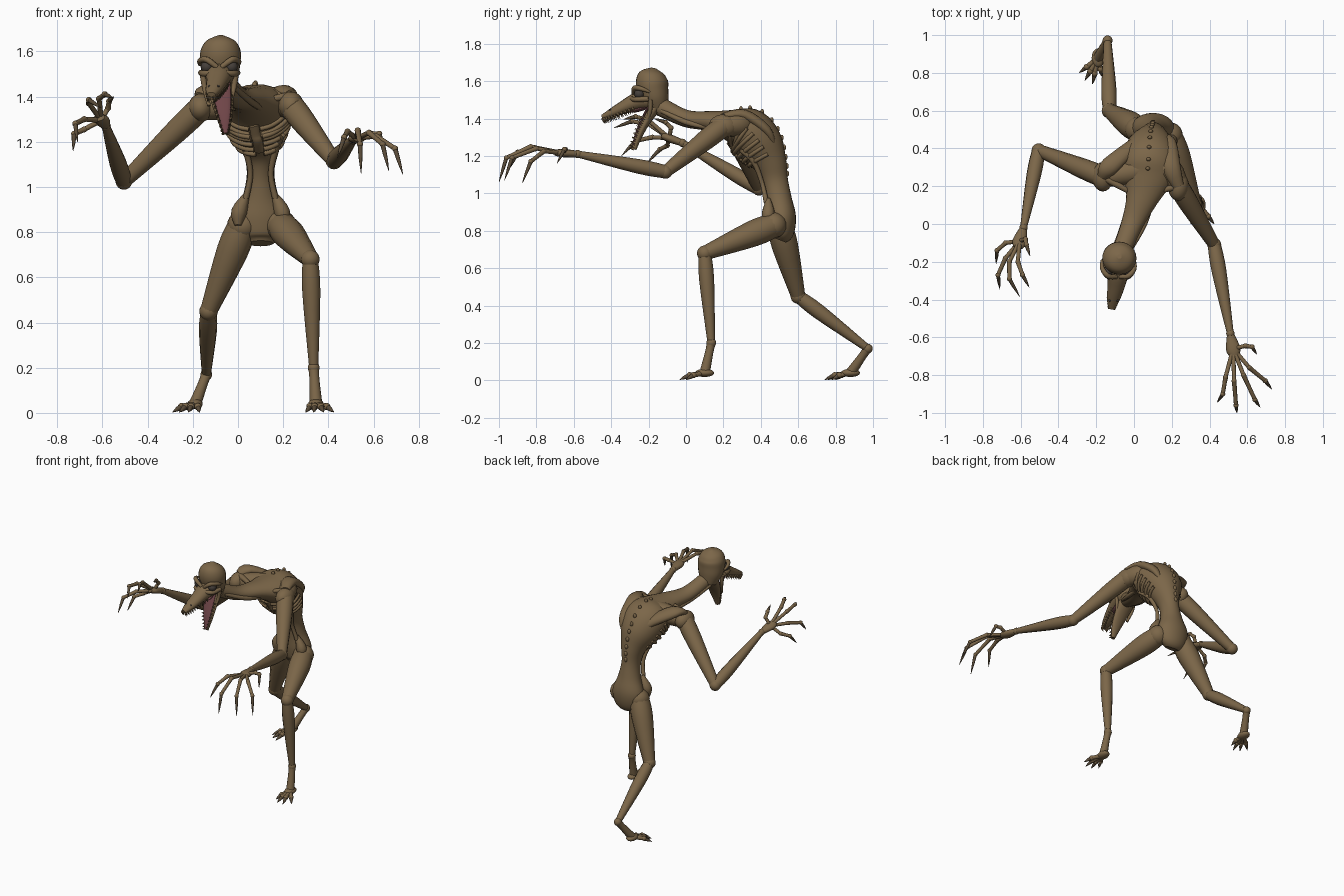
import bpy, bmesh, math
from mathutils import Vector

if "Cube" in bpy.data.objects:
    bpy.data.objects.remove(bpy.data.objects["Cube"], do_unlink=True)


def material(name, colour):
    m = bpy.data.materials.new(name)
    m.use_nodes = True
    m.diffuse_color = (*colour, 1)
    bsdf = m.node_tree.nodes["Principled BSDF"]
    bsdf.inputs["Base Color"].default_value = (*colour, 1)
    bsdf.inputs["Roughness"].default_value = 0.8
    return m


SKIN = material("brown skin", (0.2, 0.134, 0.066))
CLAW = material("dark claw", (0.1, 0.07, 0.04))
EYE = material("dark eye", (0.06, 0.05, 0.043))
MOUTH = material("pink mouth", (0.16, 0.06, 0.065))


def finish(name, bm, mat):
    bmesh.ops.recalc_face_normals(bm, faces=bm.faces)
    me = bpy.data.meshes.new(name)
    for f in bm.faces:
        f.smooth = len(f.verts) < 5
    bm.to_mesh(me)
    bm.free()
    me.materials.append(mat)
    ob = bpy.data.objects.new(name, me)
    bpy.context.scene.collection.objects.link(ob)
    return ob


def sections(pts, steps):
    """Smooth path of (centre, side, normal, width, depth) through x,y,z,w[,d] points."""
    pts = [Vector(p if len(p) == 5 else (*p, p[3])) for p in pts]
    rows = []
    for i in range(len(pts) - 1):
        a, b = pts[i], pts[i + 1]
        ta = (b - pts[max(i - 1, 0)]) / 2
        tb = (pts[min(i + 2, len(pts) - 1)] - a) / 2
        for k in range(steps + (i == len(pts) - 2)):
            t = k / steps
            h = t * t * (3 - 2 * t)
            rows.append(a * (1 - h) + b * h + ta * t * (1 - t) ** 2 - tb * t * t * (1 - t))
    span = Vector((pts[-1] - pts[0])[:3]).normalized()
    ref = Vector((0, 1, 0)) if abs(span.x) > 0.8 else Vector((1, 0, 0))
    out = []
    for i, r in enumerate(rows):
        t = Vector((rows[min(i + 1, len(rows) - 1)] - rows[max(i - 1, 0)])[:3]).normalized()
        side = (ref - t * ref.dot(t)).normalized()
        out.append((Vector(r[:3]), side, t.cross(side), max(r[3], 0.001), max(r[4], 0.001)))
    return out


def loft(name, pts, mat=SKIN, sides=12, steps=4):
    bm = bmesh.new()
    rings = []
    for c, s, n, w, d in sections(pts, steps):
        angles = [math.tau * k / sides for k in range(sides)]
        rings.append([bm.verts.new(c + s * w * math.cos(a) + n * d * math.sin(a)) for a in angles])
    for p, q in zip(rings, rings[1:]):
        for k in range(sides):
            j = (k + 1) % sides
            bm.faces.new((p[k], p[j], q[j], q[k]))
    bm.faces.new(rings[0])
    bm.faces.new(rings[-1])
    return finish(name, bm, mat)


def ball(name, loc, size, mat=SKIN, tilt=0):
    bm = bmesh.new()
    bmesh.ops.create_uvsphere(bm, u_segments=20, v_segments=12, radius=1)
    ob = finish(name, bm, mat)
    ob.location, ob.rotation_euler.x = loc, tilt
    ob.scale = size if isinstance(size, tuple) else (size,) * 3
    return ob


def bone(name, a, b, r0, r1, r2):
    mid = Vector(a).lerp(Vector(b), 0.3)
    loft(name, [(*a, r0), (*mid, r1), (*b, r2)])


def digit(name, root, joints, tip, r):
    """Finger or toe: thin knuckled segments and a pointed claw."""
    path = [root, *joints]
    for i, (a, b) in enumerate(zip(path, path[1:])):
        bone(f"{name}_bone_{i}", a, b, r, r * 0.85, r * 0.8)
        ball(f"{name}_knuckle_{i}", b, r)
    a, b = Vector(path[-1]), Vector(tip)
    loft(name + "_claw", [(*a, r * 0.8), (*a.lerp(b, 0.5), r * 0.6), (*b, 0.001)], CLAW, 8, 3)


# Torso and neck in one sweep
TORSO = [(.1, .5, .75, .055, .035), (.1, .51, .785, .095, .065), (.1, .51, .87, .112, .078),
         (.1, .495, .97, .076, .07), (.1, .475, 1.07, .061, .07), (.1, .45, 1.16, .083, .09),
         (.09, .4, 1.25, .13, .125), (.08, .33, 1.33, .155, .13), (.07, .25, 1.36, .14, .09),
         (.04, .13, 1.385, .085, .055), (-.01, 0, 1.4, .058, .046), (-.06, -.13, 1.46, .05, .05)]
loft("torso_and_neck", TORSO, sides=24, steps=5)
rows = sections(TORSO, 5)

# Ribs wrap from the flank to the breastbone
for i in range(7):
    c, s, n, w, d = rows[27 + i * 2]
    for sign, word in ((1, "left"), (-1, "right")):
        arc = []
        for deg in (5, -15, -35, -60, -80):
            a = math.radians(deg)
            p = c + s * sign * w * math.cos(a) + n * d * 1.05 * math.sin(a)
            arc.append((*p, .011))
        loft(f"{word}_rib_{i}", arc, sides=8)
breast = [rows[k] for k in (28, 32, 36, 40)]
loft("breastbone", [(*(c - n * d), .022, .012) for c, s, n, w, d in breast])

# Vertebrae along the back
for i in range(10):
    c, s, n, w, d = rows[21 + i * 2]
    ball(f"vertebra_{i}", c + n * d, (.012, .01, .016))

# Hip crests, belly sinews, collarbones, shoulder blades, neck cords
SHOULDERS = {1: (.235, .2, 1.36), -1: (-.165, .25, 1.35)}
for sign, word in ((1, "left"), (-1, "right")):
    def at(x, y, z, *r):
        return (.1 + sign * x, y, z, *r)
    loft(word + "_hip_crest", [at(.1, .43, .83, .015), at(.095, .44, .89, .035), at(.06, .44, .97, .012)])
    loft(word + "_belly_sinew", [at(.065, .43, .95, .014), at(.045, .405, 1.06, .012),
                                 at(.07, .36, 1.17, .014), at(.1, .29, 1.23, .01)])
    sx, sy, sz = SHOULDERS[sign]
    loft(word + "_collarbone", [(.05 + sign * .03, .14, 1.34, .014), (.06 + sign * .1, .18, 1.39, .014),
                                (sx, sy, sz + .04, .022)])
    loft(word + "_shoulder_bridge", [at(.03, .31, 1.37, .07), at(.09, .28, 1.37, .07), (sx, sy, sz, .055)])
    loft(word + "_shoulder_blade", [(sx, sy, sz + .05, .03, .02), (sx - sign * .04, .31, 1.42, .05, .03),
                                    at(.09, .43, 1.34, .035, .025), at(.07, .47, 1.26, .01)])
    loft(word + "_neck_cord", [(sign * .045 - .06, -.13, 1.44, .012), (sign * .055, 0, 1.38, .015),
                               (.04 + sign * .06, .14, 1.35, .014)])

# Arms
ARMS = {"left": (SHOULDERS[1], (.425, -.11, 1.115), (.51, -.58, 1.21), (.525, -.66, 1.215)),
        "right": (SHOULDERS[-1], (-.505, .39, 1.025), (-.585, -.02, 1.27), (-.605, -.09, 1.295))}
for word, (shoulder, elbow, wrist, palm) in ARMS.items():
    ball(word + "_shoulder", shoulder, (.056, .078, .062))
    bone(word + "_upper_arm", shoulder, elbow, .056, .054, .032)
    ball(word + "_elbow", elbow, .037)
    bone(word + "_forearm", elbow, wrist, .035, .039, .018)
    ball(word + "_wrist", wrist, .022)
    loft(word + "_palm", [(*wrist, .018), (*palm, .038, .022),
                          (*(Vector(palm) * 1.5 - Vector(wrist) * .5), .025, .016)])

# Fingers: joints then claw tip
FINGERS = {
    "left": [((.59, -.645, 1.235), (.625, -.65, 1.235), (.65, -.69, 1.16)),
             ((.485, -.81, 1.245), (.47, -.9, 1.22), (.44, -.945, 1.13)),
             ((.53, -.83, 1.25), (.54, -.96, 1.19), (.545, -1, 1.06)),
             ((.58, -.8, 1.24), (.64, -.93, 1.19), (.668, -.97, 1.07)),
             ((.61, -.76, 1.225), (.695, -.83, 1.17), (.73, -.875, 1.055))],
    "right": [((-.575, -.08, 1.35), (-.57, -.11, 1.38), (-.55, -.17, 1.4)),
              ((-.615, -.2, 1.39), (-.59, -.27, 1.41), (-.555, -.335, 1.395)),
              ((-.66, -.2, 1.37), (-.66, -.29, 1.385), (-.605, -.385, 1.35)),
              ((-.68, -.18, 1.3), (-.72, -.27, 1.28), (-.71, -.345, 1.2)),
              ((-.68, -.1, 1.255), (-.725, -.14, 1.235), (-.73, -.21, 1.16))]}
for word, hand in FINGERS.items():
    for i, (a, b, tip) in enumerate(hand):
        digit(f"{word}_finger_{i}", ARMS[word][3], (a, b), tip, .0135)

# Legs and feet
LEGS = {"left": ((.19, .47, .83), (.32, .1, .68), (.335, .135, .2), (.345, .1, .04)),
        "right": ((.02, .5, .83), (-.13, .6, .45), (-.14, .972, .17), (-.19, .88, .04))}
TOES = {"left": ((-.045, -.1), (-.01, -.135), (.035, -.135), (.08, -.1)),
        "right": ((-.1, -.08), (-.07, -.12), (-.03, -.14), (.02, -.1))}
for word, (hip, knee, ankle, foot) in LEGS.items():
    ball(word + "_hip", hip, .068)
    bone(word + "_thigh", hip, knee, .064, .07, .038)
    ball(word + "_knee", knee, .041)
    bone(word + "_shin", knee, ankle, .034, .04, .02)
    ball(word + "_ankle", ankle, .026)
    bone(word + "_foot", ankle, foot, .024, .022, .028)
    ball(word + "_foot_pad", foot, (.034, .05, .022))
    fx, fy, fz = foot
    for i, (dx, dy) in enumerate(TOES[word]):
        joint = (fx + dx * .6, fy + dy * .6, .028)
        digit(f"{word}_toe_{i}", foot, (joint,), (fx + dx, fy + dy, .003), .016)

# Head
loft("skull", [(-.078, -.14, 1.44, .05, .045), (-.079, -.16, 1.5, .08, .07), (-.078, -.177, 1.555, .089, .084),
               (-.077, -.182, 1.605, .088, .085), (-.077, -.177, 1.645, .064, .064),
               (-.077, -.172, 1.67, .012, .012)], sides=24)
SNOUT = [(-.08, -.16, 1.505, .074, .06), (-.085, -.25, 1.495, .06, .05), (-.095, -.33, 1.462, .046, .036),
         (-.11, -.4, 1.428, .034, .024), (-.118, -.448, 1.408, .018, .012)]
loft("snout", SNOUT, sides=16)
JAW = [(-.08, -.16, 1.47, .06, .035), (-.07, -.21, 1.39, .052, .024),
       (-.06, -.25, 1.31, .036, .018), (-.055, -.275, 1.235, .014, .01)]
loft("lower_jaw", JAW, sides=16)
loft("tongue", [(*(c + n * d), w * .75, .007) for c, s, n, w, d in sections(JAW, 1)], MOUTH)
ball("palate", (-.085, -.24, 1.452), (.048, .06, .012), MOUTH, tilt=.3)


# Teeth down both edges of snout and jaw
def teeth(name, rings, direction, length):
    for i, (c, s, n, w, d) in enumerate(rings):
        for sign in (1, -1):
            p = c + s * sign * w * .8 + n * d * .5 * direction
            q = p + n * direction * length
            loft(f"{name}_{i}_{sign}", [(*p, .008), (*q, .001)], SKIN, 6, 1)


teeth("upper_tooth", sections(SNOUT, 4)[6:], -1, .032)
teeth("lower_tooth", sections(JAW, 4)[4:], 1, .026)

# Eyes, brows, cheeks and nostrils
for sign, word in ((1, "left"), (-1, "right")):
    x = -.083 + sign * .055
    ball(word + "_eye", (x, -.25, 1.532), .027, EYE)
    loft(word + "_brow", [(x - sign * .045, -.28, 1.53, .011), (x, -.275, 1.563, .014),
                          (x + sign * .03, -.235, 1.558, .012), (x + sign * .032, -.19, 1.54, .006)])
    loft(word + "_cheek", [(x - sign * .025, -.29, 1.505, .012), (x + sign * .012, -.265, 1.502, .014),
                           (x + sign * .025, -.2, 1.505, .014)])
    loft(word + "_jaw_sinew", [(x + sign * .018, -.19, 1.5, .014), (x + sign * .008, -.195, 1.43, .011),
                               (x - sign * .01, -.225, 1.36, .008)])
    ball(word + "_nostril", (-.108 + sign * .02, -.4, 1.445), (.006, .012, .006), EYE)
